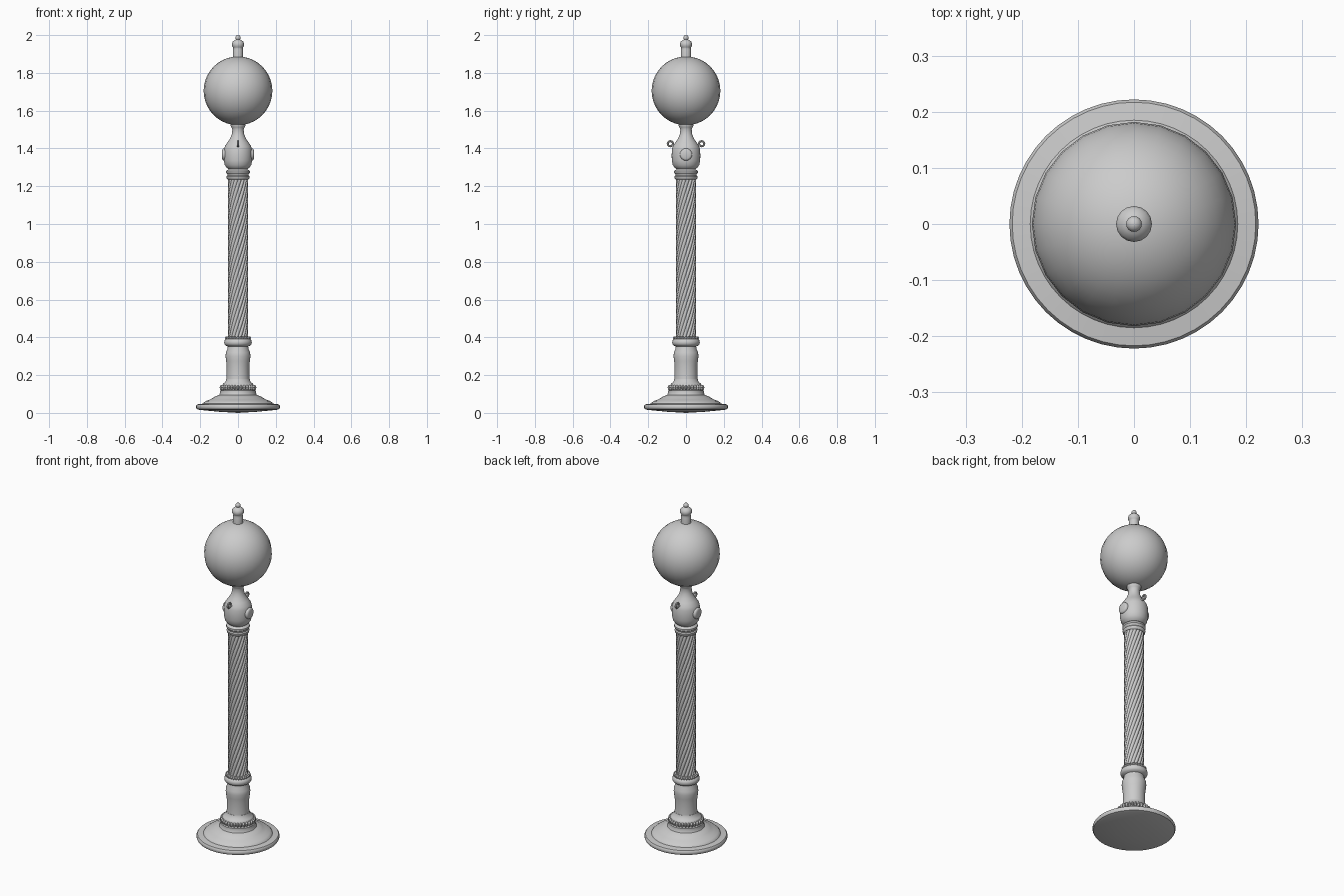
import bpy, bmesh, math
from mathutils import Matrix, Vector

if "Cube" in bpy.data.objects:
    bpy.data.objects.remove(bpy.data.objects["Cube"])


def finish(bm, name):
    bmesh.ops.recalc_face_normals(bm, faces=bm.faces)
    mesh = bpy.data.meshes.new(name)
    bm.to_mesh(mesh)
    bm.free()
    ob = bpy.data.objects.new(name, mesh)
    bpy.context.collection.objects.link(ob)
    return ob


def lathe(name, profile, sides=48):
    """Spin (radius, height) points about z."""
    bm = bmesh.new()
    verts = [bm.verts.new((r, 0, z)) for r, z in profile]
    edges = [bm.edges.new(pair) for pair in zip(verts, verts[1:])]
    bmesh.ops.spin(bm, geom=verts + edges, cent=(0, 0, 0), axis=(0, 0, 1),
                   angle=math.tau, steps=sides, use_duplicate=False)
    bmesh.ops.remove_doubles(bm, verts=bm.verts, dist=1e-5)
    return finish(bm, name)


def bead_ring(name, count, radius, z, size):
    """Ring of small stretched beads."""
    bm = bmesh.new()
    for i in range(count):
        m = (Matrix.Rotation(math.tau * i / count, 4, 'Z')
             @ Matrix.Translation((radius, 0, z)) @ Matrix.Diagonal((*size, 1)))
        bmesh.ops.create_uvsphere(bm, u_segments=8, v_segments=6, radius=1, matrix=m)
    return finish(bm, name)


# Stepped round foot
lathe("base", [(0, 0), (0.10, 0.006), (0.205, 0.016), (0.218, 0.02), (0.222, 0.027),
               (0.222, 0.038), (0.217, 0.045), (0.185, 0.049), (0.181, 0.055),
               (0.172, 0.062), (0.150, 0.070), (0.132, 0.080), (0.120, 0.088),
               (0.100, 0.094), (0.095, 0.105), (0.095, 0.118), (0.085, 0.122),
               (0.085, 0.146), (0.078, 0.155), (0.066, 0.165), (0.062, 0.18), (0, 0.18)])
bead_ring("base_beads", 32, 0.087, 0.134, (0.010, 0.0075, 0.014))

# Pedestal between foot and column
lathe("pedestal", [(0, 0.17), (0.062, 0.17), (0.060, 0.19), (0.060, 0.25), (0.063, 0.275),
                   (0.066, 0.30), (0.064, 0.32), (0.056, 0.338), (0.054, 0.352),
                   (0.066, 0.357), (0.072, 0.365), (0.073, 0.375), (0.070, 0.386),
                   (0.062, 0.392), (0.061, 0.405), (0, 0.407)])
bead_ring("collar_beads", 28, 0.061, 0.397, (0.007, 0.006, 0.008))

# Spiral fluted column
FLUTES, PER, ROWS, Z0, Z1 = 16, 6, 60, 0.40, 1.25
bm = bmesh.new()
rings = []
for j in range(ROWS + 1):
    t = j / ROWS
    ring = []
    for i in range(FLUTES * PER):
        a = math.tau * i / (FLUTES * PER)
        r = 0.0485 + 0.0055 * abs(math.sin(a * FLUTES / 2))
        a += 6.0 * t
        ring.append(bm.verts.new((r * math.cos(a), r * math.sin(a), Z0 + (Z1 - Z0) * t)))
    rings.append(ring)
for lo, hi in zip(rings, rings[1:]):
    for i in range(len(lo)):
        k = (i + 1) % len(lo)
        bm.faces.new((lo[i], lo[k], hi[k], hi[i]))
finish(bm, "spiral_column")

# Capital, bulbous body and globe holder
lathe("capital", [(0, 1.236), (0.054, 1.236), (0.060, 1.242), (0.061, 1.252), (0.056, 1.258),
                  (0.057, 1.264), (0.063, 1.270), (0.063, 1.280), (0.056, 1.286),
                  (0.050, 1.290), (0.060, 1.298), (0.070, 1.312), (0.075, 1.335),
                  (0.076, 1.365), (0.074, 1.395), (0.069, 1.412), (0.056, 1.432),
                  (0.042, 1.452), (0.033, 1.475), (0.030, 1.500), (0.034, 1.512),
                  (0.039, 1.520), (0.039, 1.528), (0.030, 1.535), (0, 1.535)], 32)

for s, side in ((-1, "left"), (1, "right")):
    # Round bosses on the sides
    boss = lathe("boss_" + side, [(0, 0), (0.032, 0), (0.032, 0.022), (0.028, 0.027),
                                  (0.022, 0.029), (0, 0.031)], 24)
    boss.data.transform(Matrix.Translation((s * 0.055, 0, 1.368))
                        @ Matrix.Rotation(s * math.pi / 2, 4, 'Y'))

for s, side in ((-1, "front"), (1, "back")):
    # Small hanging eyes front and back
    eye = lathe("eye_" + side,
                [(0.0135 + 0.0055 * math.cos(math.tau * k / 8),
                  0.0055 * math.sin(math.tau * k / 8)) for k in range(9)], 20)
    eye.data.transform(Matrix.Translation((0, s * 0.083, 1.425))
                       @ Matrix.Rotation(math.pi / 2, 4, 'Y'))
    stem = lathe("eye_stem_" + side, [(0, 0), (0.007, 0), (0.006, 0.022), (0, 0.022)], 12)
    stem.data.transform(Matrix.Translation((0, s * 0.050, 1.416))
                        @ Matrix.Rotation(-s * math.pi / 2, 4, 'X'))

# Globe
bm = bmesh.new()
bmesh.ops.create_uvsphere(bm, u_segments=24, v_segments=20, radius=0.182,
                          matrix=Matrix.Translation((0, 0, 1.705)))
finish(bm, "globe")

# Finial
lathe("finial", [(0, 1.87), (0.027, 1.87), (0.027, 1.922), (0.025, 1.930), (0.027, 1.936),
                 (0.032, 1.943), (0.032, 1.955), (0.028, 1.966), (0.018, 1.973),
                 (0.011, 1.977), (0.014, 1.983), (0.014, 1.990), (0.009, 1.997), (0, 2.0)], 16)

# Smooth shading, sharp edges kept
bpy.ops.object.select_all(action='SELECT')
bpy.context.view_layer.objects.active = bpy.data.objects["base"]
bpy.ops.object.shade_smooth_by_angle(angle=math.radians(40))
